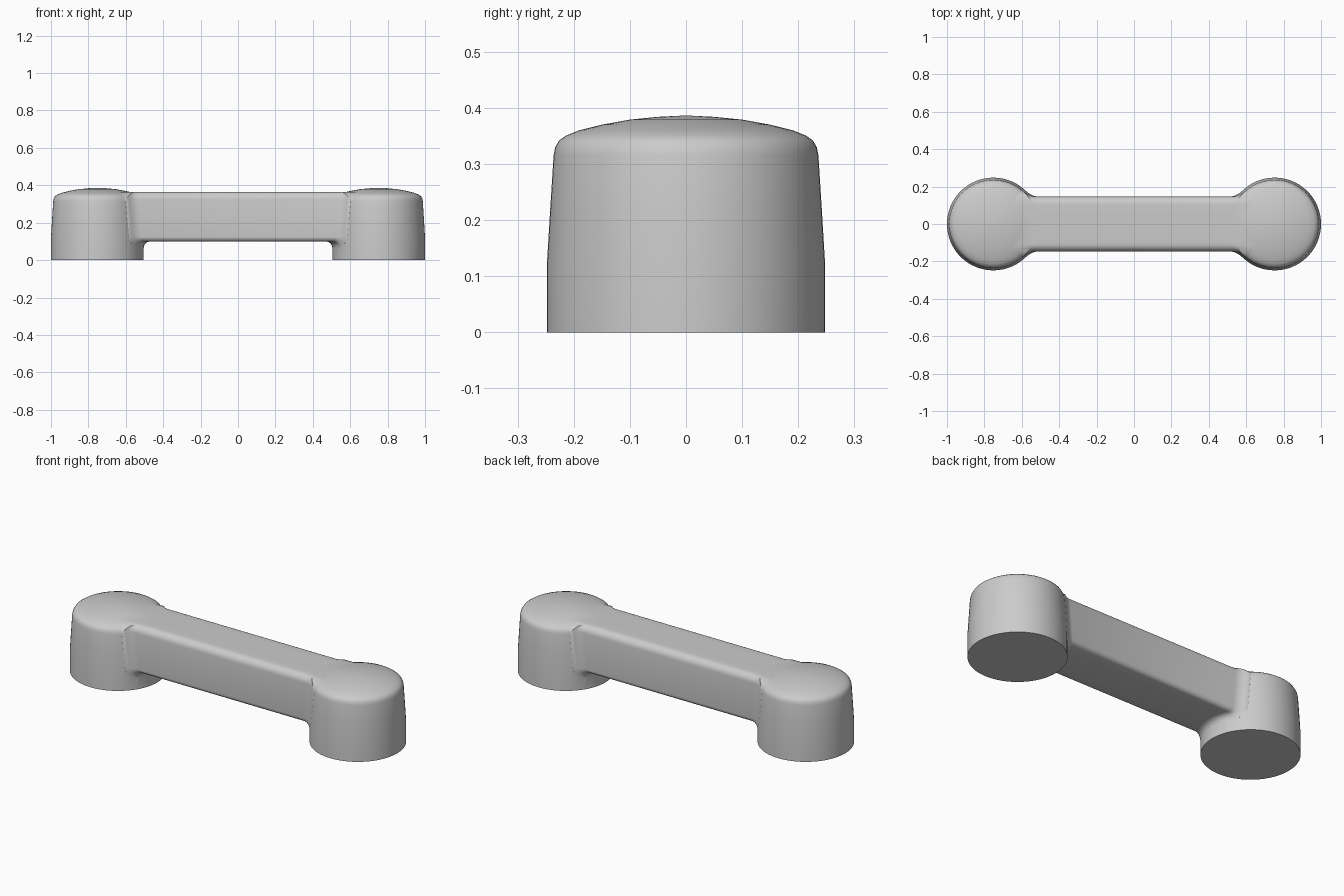
import bpy, bmesh, math

if "Cube" in bpy.data.objects:
    bpy.data.objects.remove(bpy.data.objects["Cube"], do_unlink=True)

CENTRE = 0.752

grey = bpy.data.materials.new("plain grey")
grey.use_nodes = True
colour = (0.6, 0.6, 0.6, 1)
grey.diffuse_color = colour
grey.node_tree.nodes["Principled BSDF"].inputs["Base Color"].default_value = colour


def finish(name, bm):
    bmesh.ops.recalc_face_normals(bm, faces=bm.faces)
    mesh = bpy.data.meshes.new(name)
    bm.to_mesh(mesh)
    bm.free()
    mesh.materials.append(grey)
    obj = bpy.data.objects.new(name, mesh)
    bpy.context.collection.objects.link(obj)
    return obj


def skin(bm, rings):
    """Join closed rings of points and cap both ends."""
    loops = [[bm.verts.new(p) for p in ring] for ring in rings]
    n = len(loops[0])
    for a, b in zip(loops, loops[1:]):
        for i in range(n):
            j = (i + 1) % n
            bm.faces.new((a[i], a[j], b[j], b[i]))
    bm.faces.new(loops[0])
    bm.faces.new(loops[-1])


# Domed, slightly tapered round ends
PROFILE = [(0.248, 0), (0.248, 0.12), (0.242, 0.22), (0.236, 0.315), (0.233, 0.33),
           (0.226, 0.342), (0.213, 0.351), (0.19, 0.36), (0.15, 0.37),
           (0.1, 0.379), (0.05, 0.384), (0.01, 0.386)]


def make_end(name, side):
    bm = bmesh.new()
    turns = [2 * math.pi * i / 64 for i in range(64)]
    skin(bm, [[(side * CENTRE + r * math.cos(t), r * math.sin(t), z) for t in turns]
              for r, z in PROFILE])
    return finish(name, bm)


# Rounded-rectangle section of the bar, as (y, z, outward y, outward z)
def section():
    points = []
    for sy, sz, start, radius in ((1, 1, 0, 0.04), (-1, 1, 90, 0.04),
                                  (-1, -1, 180, 0.025), (1, -1, 270, 0.025)):
        cy = sy * (0.147 - radius)
        cz = 0.365 - radius if sz > 0 else 0.1 + radius
        for k in range(7):
            a = math.radians(start + 15 * k)
            points.append((cy + radius * math.cos(a), cz + radius * math.sin(a),
                           math.cos(a), math.sin(a)))
        # Extra points along the flat top and bottom follow the round end
        if start in (0, 180):
            for k in range(1, 6):
                points.append((cy * (1 - k / 3), cz + sz * radius, 0, sz))
    return points


def wall_radius(z):
    return 0.248 - 0.012 * max(0, min(1, (z - 0.12) / 0.195))


# Fillet steps: distance before the round wall, outward flare
FLARE = [(0.034, 0), (0.021, 0.003), (0.01, 0.01), (0.003, 0.021), (0, 0.034), (-0.1, 0.034)]


def bar_ring(side, distance, flare):
    ring = []
    for y, z, ny, nz in section():
        grow = flare * (1 - max(0, nz))
        y, z = y + ny * grow, z + nz * grow
        reach = math.sqrt(wall_radius(z) ** 2 - y * y)
        ring.append((side * (CENTRE - reach - distance), y, z))
    return ring


bm = bmesh.new()
skin(bm, [bar_ring(-1, *f) for f in reversed(FLARE)] + [bar_ring(1, *f) for f in FLARE])
handle = finish("handle", bm)

# Fuse both ends to the bar
for name, side in (("left_end", 1), ("right_end", -1)):
    end = make_end(name, side)
    bpy.context.view_layer.objects.active = handle
    union = handle.modifiers.new("join " + name, "BOOLEAN")
    union.operation = "UNION"
    union.solver = "EXACT"
    union.object = end
    bpy.ops.object.modifier_apply(modifier=union.name)
    bpy.data.objects.remove(end, do_unlink=True)

bpy.ops.object.select_all(action="DESELECT")
handle.select_set(True)
bpy.context.view_layer.objects.active = handle
bpy.ops.object.shade_smooth_by_angle(angle=math.radians(40))
